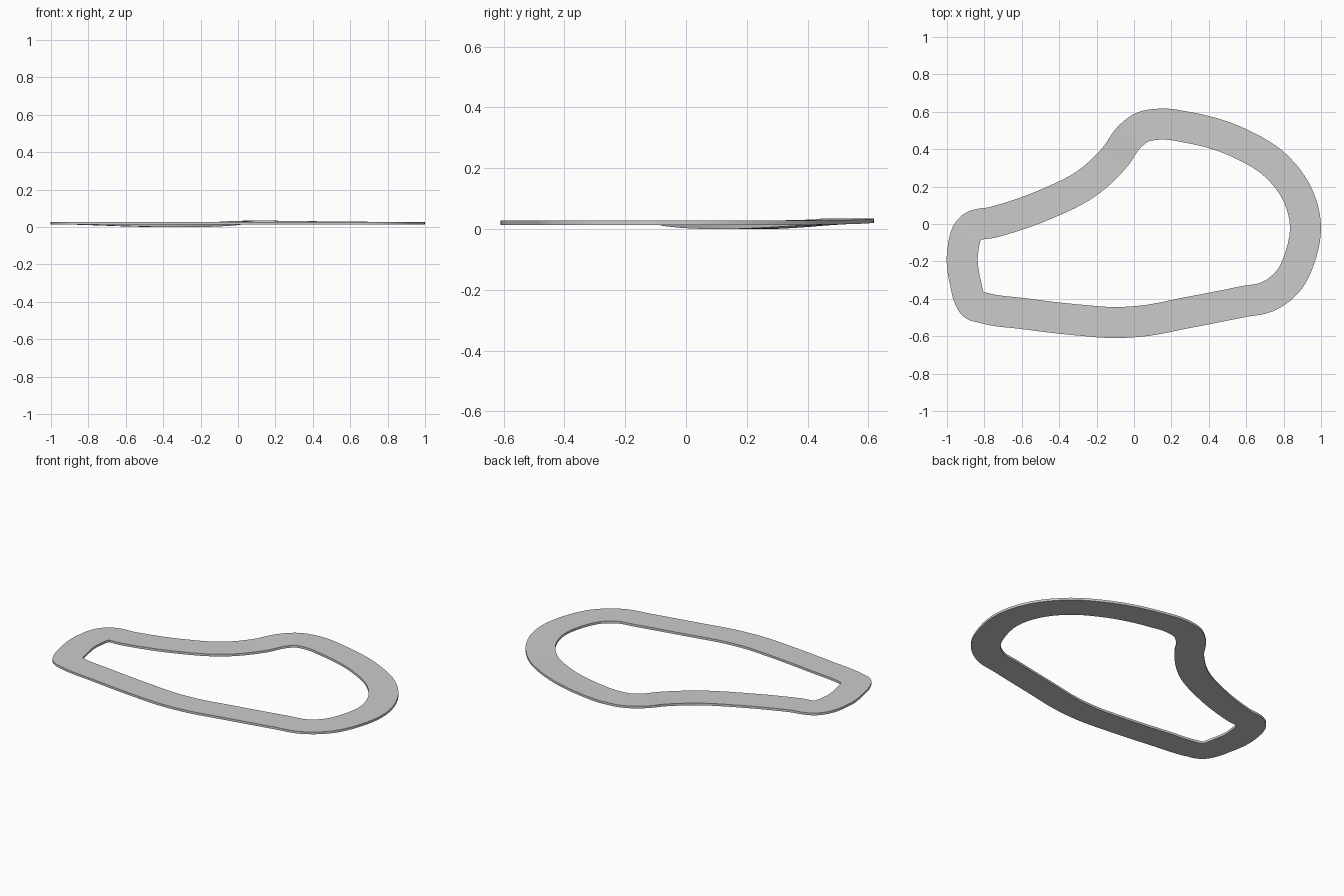
import bpy
import bmesh
from mathutils import Vector
from mathutils.geometry import interpolate_bezier

HALF_WIDTH = 0.083
THICKNESS = 0.014
BASE = 0.0205
STEPS = 8

default_cube = bpy.data.objects.get("Cube")
if default_cube:
    bpy.data.objects.remove(default_cube, do_unlink=True)

# Centre line of the circuit, clockwise from the left side: x, y
KNOTS = [
    (-.917, -.16), (-.87, -.02), (-.75, .01), (-.485, .1), (-.235, .23),
    (-.1, .36), (-.025, .465), (.04, .515), (.14, .534), (.285, .517),
    (.565, .432), (.76, .31), (.875, .155), (.916, 0), (.89, -.17),
    (.82, -.31), (.715, -.388), (.585, -.415), (.285, -.474), (.04, -.519),
    (-.1, -.527), (-.29, -.514), (-.585, -.48), (-.81, -.447),
    (-.86, -.43), (-.878, -.4), (-.9, -.32),
]
# Height change at the knots that dip or rise
HEIGHTS = {2: -.004, 3: -.012, 4: -.013, 5: -.006, 6: .002, 7: .006, 8: .007, 9: .005, 10: .002}


def smooth_path(knots):
    """Closed path through the knots, sampled evenly per span."""
    count = len(knots)
    spans = [knots[(i + 1) % count] - knots[i] for i in range(count)]
    tangents = []
    for i in range(count):
        before, after = spans[i - 1], spans[i]
        blend = before.normalized() * after.length + after.normalized() * before.length
        tangents.append(blend.normalized())
    path = []
    for i in range(count):
        j = (i + 1) % count
        reach = spans[i].length / 3
        path += interpolate_bezier(knots[i], knots[i] + tangents[i] * reach,
                                   knots[j] - tangents[j] * reach, knots[j], STEPS + 1)[:-1]
    return path


def offset_path(path, distance):
    """Parallel path; points folded over in tight bends collapse to the corner."""
    points, valid = [], []
    for i, point in enumerate(path):
        along = path[(i + 1) % len(path)] - path[i - 1]
        side = Vector((-along.y, along.x, 0)).normalized()
        moved = point + side * distance
        nearest = min((moved - other).xy.length for other in path)
        points.append(moved)
        valid.append(nearest > abs(distance) * 0.985)
    start = valid.index(True)
    for k in range(len(points)):
        i = (start + k) % len(points)
        if not valid[i]:
            points[i] = points[i - 1].copy()
    return points


def build_track(name, material):
    knots = [Vector((x, y, BASE + HEIGHTS.get(i, 0))) for i, (x, y) in enumerate(KNOTS)]
    path = smooth_path(knots)
    outer = offset_path(path, HALF_WIDTH)
    inner = offset_path(path, -HALF_WIDTH)
    lift = Vector((0, 0, THICKNESS / 2))

    # Rectangular cross-section swept round the path
    bm = bmesh.new()
    rings = [[bm.verts.new(p) for p in (o + lift, n + lift, n - lift, o - lift)]
             for o, n in zip(outer, inner)]
    for i, ring in enumerate(rings):
        previous = rings[i - 1]
        for a in range(4):
            b = (a + 1) % 4
            bm.faces.new((previous[a], previous[b], ring[b], ring[a]))
    bmesh.ops.remove_doubles(bm, verts=bm.verts, dist=0.0005)
    bmesh.ops.recalc_face_normals(bm, faces=bm.faces)

    mesh = bpy.data.meshes.new(name)
    bm.to_mesh(mesh)
    bm.free()
    mesh.materials.append(material)
    track = bpy.data.objects.new(name, mesh)
    bpy.context.collection.objects.link(track)
    return track


# Plain grey road surface
grey = bpy.data.materials.new("road grey")
grey.use_nodes = True
colour = (0.6, 0.6, 0.6, 1)
grey.diffuse_color = colour
grey.node_tree.nodes["Principled BSDF"].inputs["Base Color"].default_value = colour

track = build_track("circuit_road", grey)
bpy.ops.object.select_all(action='DESELECT')
track.select_set(True)
bpy.context.view_layer.objects.active = track
bpy.ops.object.shade_smooth_by_angle()
